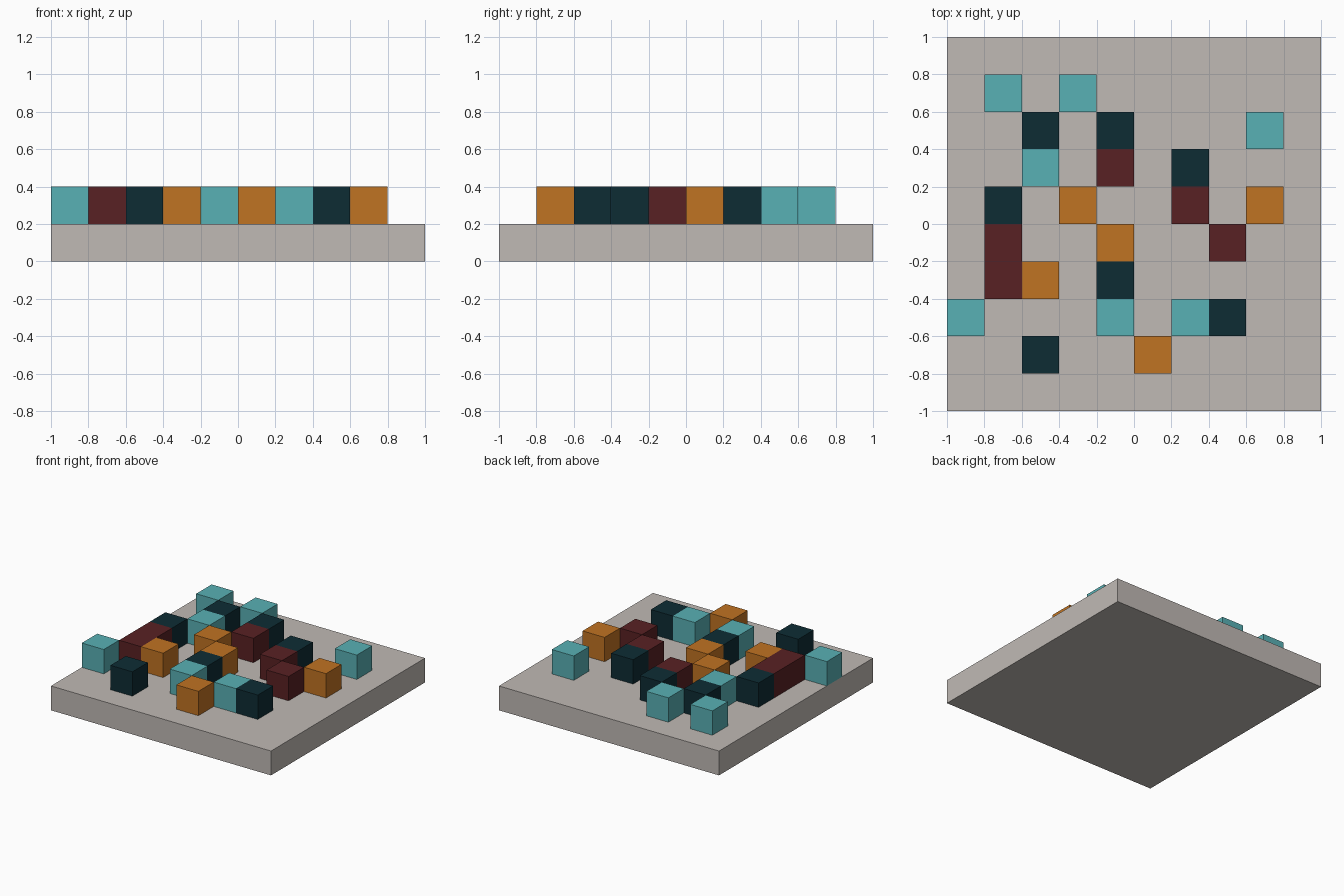
import bpy

default = bpy.data.objects.get("Cube")
if default:
    bpy.data.objects.remove(default, do_unlink=True)


def make_material(name, rgb):
    """Flat material from 0-255 sRGB values, stored as linear."""
    linear = [((c / 255 + 0.055) / 1.055) ** 2.4 for c in rgb]
    mat = bpy.data.materials.new(name)
    mat.use_nodes = True
    mat.diffuse_color = (*linear, 1)
    bsdf = mat.node_tree.nodes["Principled BSDF"]
    bsdf.inputs["Base Color"].default_value = (*linear, 1)
    bsdf.inputs["Roughness"].default_value = 0.8
    return mat


def add_box(name, center, size, mat):
    bpy.ops.mesh.primitive_cube_add(size=1, location=center)
    obj = bpy.context.object
    obj.name = name
    obj.scale = size
    bpy.ops.object.transform_apply(location=False, rotation=False, scale=True)
    obj.data.materials.append(mat)
    return obj


CELL = 0.2

# Ground slab
stone = make_material("warm_grey", (192, 186, 181))
add_box("base_slab", (0, 0, CELL / 2), (2, 2, CELL), stone)

# Block colours by letter
blocks = {
    "T": ("teal_block", make_material("teal", (89, 177, 181))),
    "D": ("dark_block", make_material("dark_blue_green", (13, 44, 52))),
    "M": ("maroon_block", make_material("maroon", (89, 33, 35))),
    "O": ("orange_block", make_material("orange", (192, 115, 34))),
}

# Plan of the blocks, back row first, one letter per cell
plan = [
    "..........",
    ".T.T......",
    "..D.D...T.",
    "..T.M.D...",
    ".D.O..M.O.",
    ".M..O..M..",
    ".MO.D.....",
    "T...T.TD..",
    "..D..O....",
    "..........",
]
for row, line in enumerate(plan):
    for col, key in enumerate(line):
        if key in blocks:
            name, mat = blocks[key]
            x = -1 + (col + 0.5) * CELL
            y = 1 - (row + 0.5) * CELL
            add_box(name, (x, y, 1.5 * CELL), (CELL, CELL, CELL), mat)
